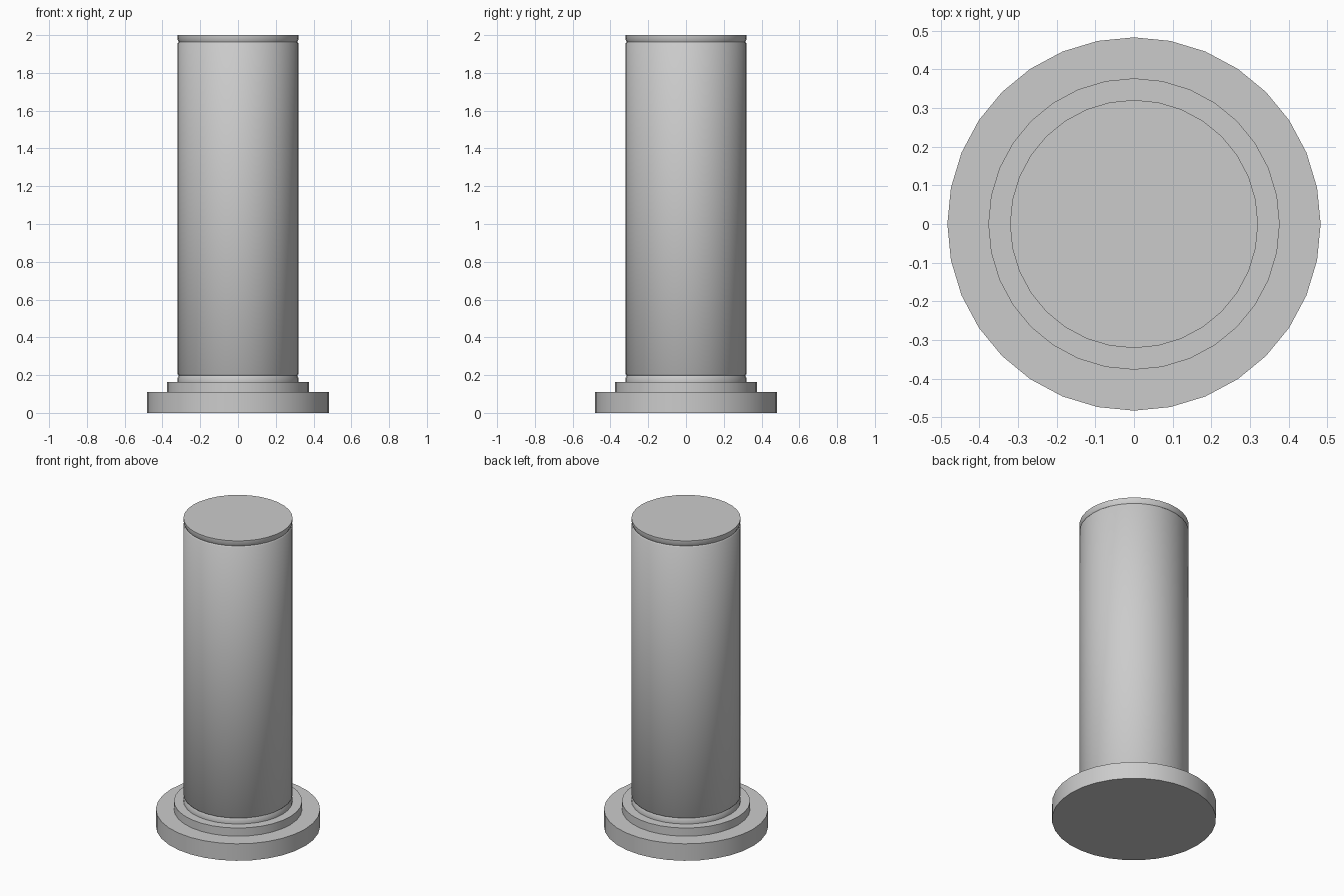
import bpy, bmesh, math

SIDES = 32

cube = bpy.data.objects.get("Cube")
if cube:
    bpy.data.objects.remove(cube)

# Single stone colour
stone = bpy.data.materials.new("grey stone")
stone.use_nodes = True
stone.diffuse_color = (0.6, 0.6, 0.6, 1)
stone.node_tree.nodes["Principled BSDF"].inputs["Base Color"].default_value = (0.6, 0.6, 0.6, 1)


def turned(name, profile, sharp_angle):
    """Turn (radius, height) points around z and close both ends."""
    bm = bmesh.new()
    rings = []
    for r, z in profile:
        angles = [2 * math.pi * i / SIDES for i in range(SIDES)]
        rings.append([bm.verts.new((r * math.cos(a), r * math.sin(a), z)) for a in angles])
    for low, high in zip(rings, rings[1:]):
        for i in range(SIDES):
            j = (i + 1) % SIDES
            bm.faces.new((low[i], low[j], high[j], high[i]))
    bm.faces.new(rings[0][::-1])
    bm.faces.new(rings[-1])
    mesh = bpy.data.meshes.new(name)
    bm.to_mesh(mesh)
    bm.free()
    mesh.materials.append(stone)
    obj = bpy.data.objects.new(name, mesh)
    bpy.context.collection.objects.link(obj)
    bpy.ops.object.select_all(action="DESELECT")
    obj.select_set(True)
    bpy.context.view_layer.objects.active = obj
    bpy.ops.object.shade_smooth_by_angle(angle=math.radians(sharp_angle))
    return obj


# Stepped base
turned("base_plinth", [(0.483, 0), (0.483, 0.11)], 30)
turned("base_step", [(0.377, 0.11), (0.377, 0.163)], 30)

# Column with a shallow groove near each end
R, GROOVE = 0.321, 0.314
turned("column_shaft", [
    (R, 0.163), (R, 0.182), (GROOVE, 0.198), (R, 0.206),
    (R, 1.956), (GROOVE, 1.964), (R, 1.98), (R, 2.0),
], 50)
